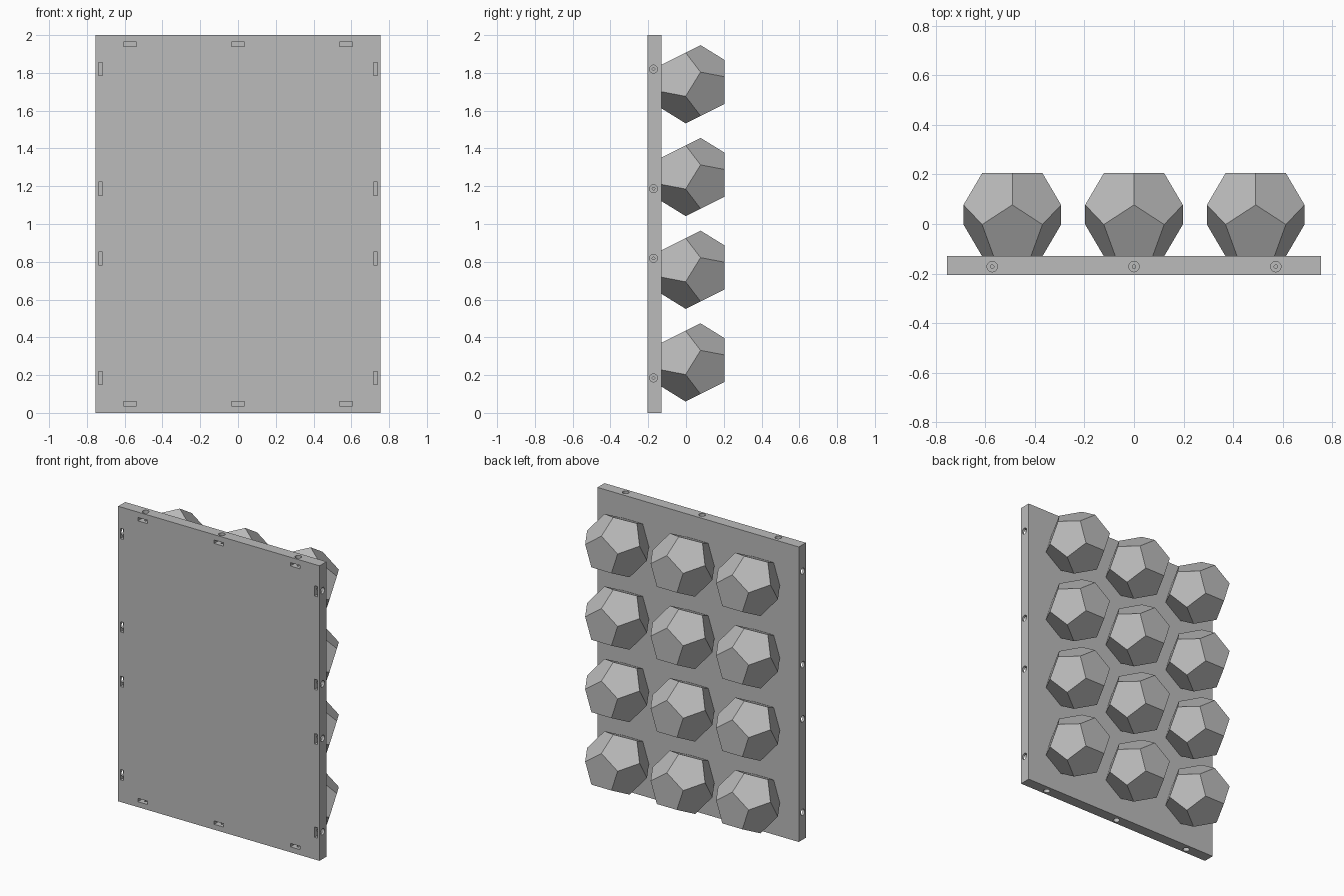
import bpy, bmesh, math
from mathutils import Matrix, Vector

if "Cube" in bpy.data.objects:
    bpy.data.objects.remove(bpy.data.objects["Cube"], do_unlink=True)

grey = bpy.data.materials.new("plain grey")
grey.use_nodes = True
COLOUR = (0.5, 0.5, 0.5, 1)
grey.diffuse_color = COLOUR
grey.node_tree.nodes["Principled BSDF"].inputs["Base Color"].default_value = COLOUR

WIDTH, HEIGHT = 1.51, 2.0
FRONT, BACK = -0.205, -0.13
HOLE_Y = -0.172


def make_object(name, bm):
    bmesh.ops.recalc_face_normals(bm, faces=bm.faces[:])
    mesh = bpy.data.meshes.new(name)
    bm.to_mesh(mesh)
    bm.free()
    mesh.materials.append(grey)
    obj = bpy.data.objects.new(name, mesh)
    bpy.context.collection.objects.link(obj)
    return obj


def add_box(bm, centre, size):
    bmesh.ops.create_cube(bm, size=1, matrix=Matrix.Translation(centre) @ Matrix.Diagonal((*size, 1)))


def add_bore(bm, start, inward):
    # Wide bore reaching the nut slot, then a narrow screw hole beyond it
    axis = Vector(inward)
    turn = axis.to_track_quat('Z', 'Y').to_matrix().to_4x4()
    rings = []
    for radius, depth in ((0.021, -0.02), (0.021, 0.036), (0.007, 0.036), (0.007, 0.09)):
        place = Matrix.Translation(start) @ turn @ Matrix.Translation((0, 0, depth))
        rings.append([bm.verts.new(place @ Vector((radius * math.cos(a), radius * math.sin(a), 0)))
                      for a in (math.tau * i / 24 for i in range(24))])
    for low, high in zip(rings, rings[1:]):
        for i in range(24):
            j = (i + 1) % 24
            bm.faces.new((low[i], low[j], high[j], high[i]))
    bm.faces.new(rings[0])
    bm.faces.new(rings[-1])


# Back board with nut slots and edge screw holes
bm = bmesh.new()
add_box(bm, (0, (FRONT + BACK) / 2, HEIGHT / 2), (WIDTH, BACK - FRONT, HEIGHT))
board = make_object("board", bm)

slots, bores = bmesh.new(), bmesh.new()
SLOT_Y, SLOT_DEPTH = -0.19, 0.08
for x in (-0.572, 0, 0.572):
    for z, edge, direction in ((0.048, 0, 1), (HEIGHT - 0.048, HEIGHT, -1)):
        add_box(slots, (x, SLOT_Y, z), (0.07, SLOT_DEPTH, 0.023))
        add_bore(bores, (x, HOLE_Y, edge), (0, 0, direction))
for side in (-1, 1):
    for z in (0.185, 0.818, 1.187, 1.82):
        add_box(slots, (side * 0.728, SLOT_Y, z), (0.023, SLOT_DEPTH, 0.07))
        add_bore(bores, (side * WIDTH / 2, HOLE_Y, z), (-side, 0, 0))

bpy.context.view_layer.objects.active = board
for name, cutter_mesh in (("slot_cutter", slots), ("bore_cutter", bores)):
    cutter = make_object(name, cutter_mesh)
    cutter.hide_render = True
    cut = board.modifiers.new(name, 'BOOLEAN')
    cut.operation = 'DIFFERENCE'
    cut.solver = 'EXACT'
    cut.object = cutter
    bpy.ops.object.modifier_apply(modifier=cut.name)
    bpy.data.objects.remove(cutter, do_unlink=True)


# Dodecahedral knobs, each resting on one face against the board
def make_knob_mesh(inradius):
    edge = inradius / 1.1135
    small = edge * 0.8507
    large = small * (1 + math.sqrt(5)) / 2
    ring_y = inradius * 0.2361
    bm = bmesh.new()
    for sign in (1, -1):
        for radius, y in ((small, inradius), (large, ring_y)):
            for i in range(5):
                a = math.tau * i / 5
                bm.verts.new((radius * math.sin(a), sign * y, sign * radius * math.cos(a)))
    bmesh.ops.convex_hull(bm, input=bm.verts[:])
    bmesh.ops.dissolve_limit(bm, angle_limit=math.radians(5), verts=bm.verts[:], edges=bm.edges[:])
    return bm


for row in range(4):
    for column in range(3):
        knob = make_object(f"knob_{row + 1}_{column + 1}", make_knob_mesh(0.1675))
        knob.location = ((column - 1) * 0.491, 0.0375, 0.267 + row * 0.491)
